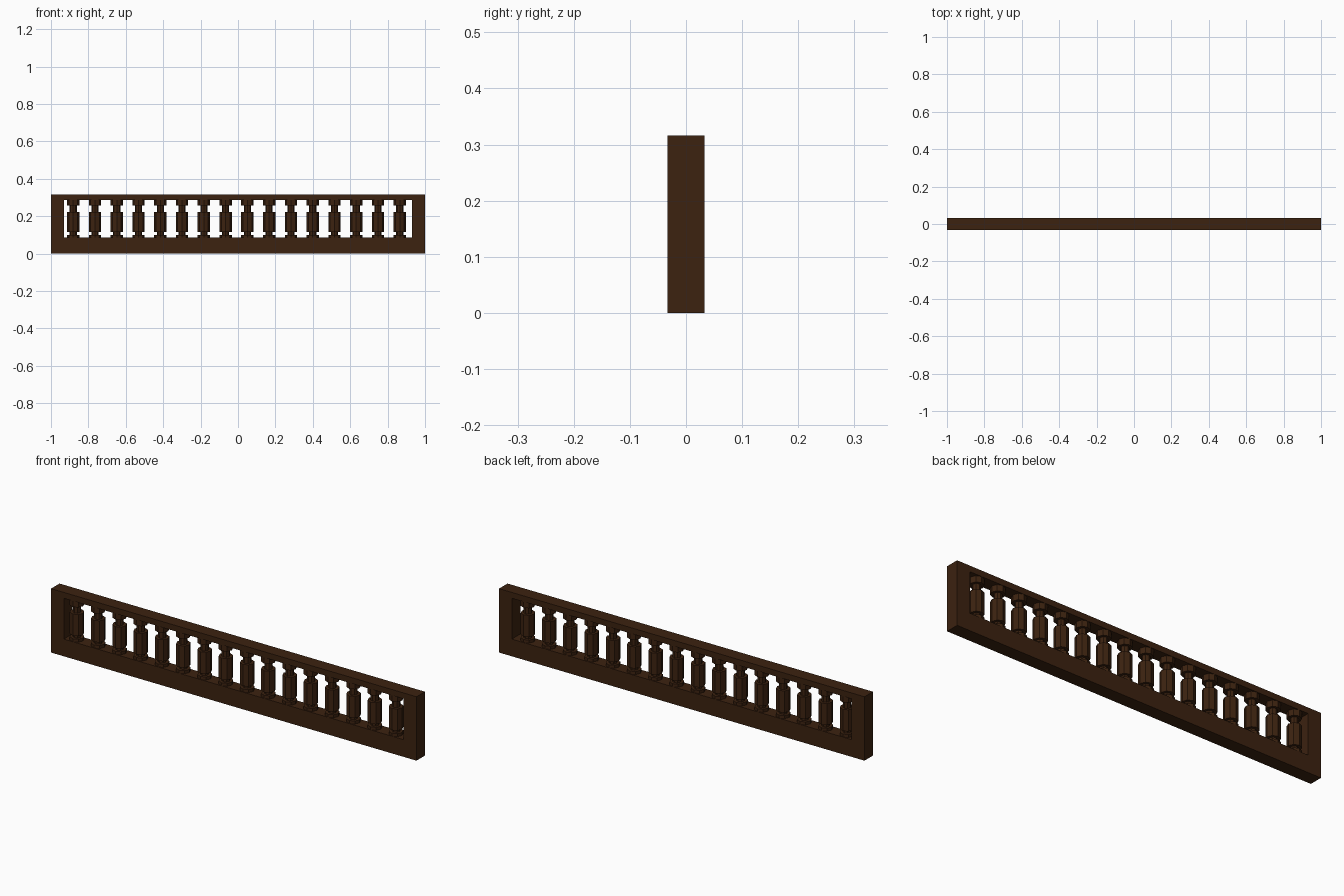
import bpy, bmesh, math

cube = bpy.data.objects.get("Cube")
if cube:
    bpy.data.objects.remove(cube, do_unlink=True)


def material(name, rgb):
    m = bpy.data.materials.new(name)
    m.use_nodes = True
    m.diffuse_color = (*rgb, 1)
    m.node_tree.nodes["Principled BSDF"].inputs["Base Color"].default_value = (*rgb, 1)
    return m


wood = material("dark_wood", (0.045, 0.016, 0.005))


def finish(name, bm):
    mesh = bpy.data.meshes.new(name)
    bm.normal_update()
    bm.to_mesh(mesh)
    bm.free()
    mesh.materials.append(wood)
    obj = bpy.data.objects.new(name, mesh)
    bpy.context.collection.objects.link(obj)
    return obj


# Frame: rectangular ring with one long opening
HALF_DEPTH = 0.033
OUTER = [(-1, 0), (1, 0), (1, 0.316), (-1, 0.316)]
INNER = [(-0.93, 0.085), (0.93, 0.085), (0.93, 0.287), (-0.93, 0.287)]
bm = bmesh.new()
rings = [[bm.verts.new((x, y, z)) for x, z in loop]
         for y in (-HALF_DEPTH, HALF_DEPTH) for loop in (OUTER, INNER)]
for a, b in ((0, 1), (1, 3), (3, 2), (2, 0)):
    for i in range(4):
        j = (i + 1) % 4
        bm.faces.new((rings[a][i], rings[a][j], rings[b][j], rings[b][i]))
bmesh.ops.recalc_face_normals(bm, faces=bm.faces)
finish("frame", bm)

# Balusters: stepped turned posts, (radius, bottom, top) per step
STEPS = [(0.033, 0.085, 0.100), (0.019, 0.100, 0.115), (0.033, 0.115, 0.222),
         (0.019, 0.222, 0.257), (0.033, 0.257, 0.287)]
SIDES = 8
COUNT, FIRST_X, PITCH = 16, -0.881, 0.1164


def baluster(x, name):
    bm = bmesh.new()
    profile = [(r, z) for r, lo, hi in STEPS for z in (lo, hi)]
    loops = []
    for r, z in profile:
        loops.append([bm.verts.new((x + r * math.cos(2 * math.pi * k / SIDES),
                                    r * math.sin(2 * math.pi * k / SIDES), z))
                      for k in range(SIDES)])
    for lo, hi in zip(loops, loops[1:]):
        for k in range(SIDES):
            n = (k + 1) % SIDES
            bm.faces.new((lo[k], lo[n], hi[n], hi[k]))
    bm.faces.new(loops[0][::-1])
    bm.faces.new(loops[-1])
    finish(name, bm)


for i in range(COUNT):
    baluster(FIRST_X + i * PITCH, f"baluster_{i + 1:02d}")
